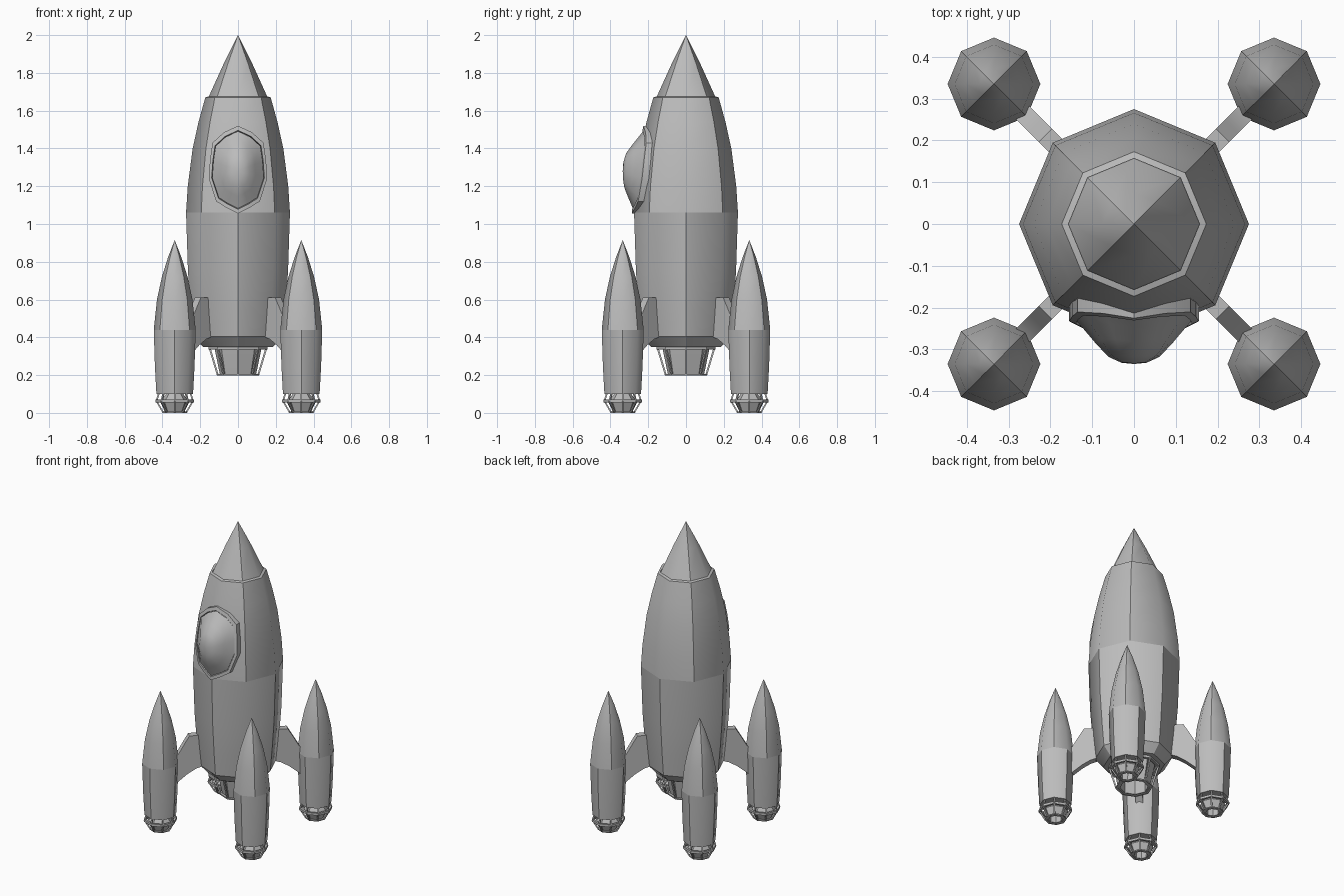
import bpy, bmesh, math
from mathutils import Vector

if "Cube" in bpy.data.objects:
    bpy.data.objects.remove(bpy.data.objects["Cube"])

SIDES = 8
R = 0.335  # booster offset in x and y
grey = bpy.data.materials.new("mid_grey")
grey.diffuse_color = (0.5, 0.5, 0.5, 1)
grey.use_nodes = True
grey.node_tree.nodes["Principled BSDF"].inputs["Base Color"].default_value = grey.diffuse_color


def finish(name, bm, angle=30):
    bmesh.ops.remove_doubles(bm, verts=bm.verts, dist=1e-5)
    bmesh.ops.recalc_face_normals(bm, faces=bm.faces)
    me = bpy.data.meshes.new(name)
    bm.to_mesh(me)
    bm.free()
    me.polygons.foreach_set("use_smooth", [True] * len(me.polygons))
    me.set_sharp_from_angle(angle=math.radians(angle))
    me.materials.append(grey)
    ob = bpy.data.objects.new(name, me)
    bpy.context.collection.objects.link(ob)
    return ob


def loft(bm, rings, closed=False):
    loops = [[bm.verts.new(p) for p in ring] for ring in rings]
    pairs = list(zip(loops, loops[1:]))
    if closed:
        pairs.append((loops[-1], loops[0]))
    for a, b in pairs:
        n = len(a)
        for i in range(n):
            bm.faces.new((a[i], a[(i + 1) % n], b[(i + 1) % n], b[i]))
    return loops


def lathe(name, profile, cx=0, cy=0, closed=False, soft=None):
    """Eight-sided solid from (radius, z) points; soft 0 or 1 smooths every other upright edge."""
    bm = bmesh.new()
    rings = [[(cx + r * math.cos(k * math.tau / SIDES), cy + r * math.sin(k * math.tau / SIDES), z)
              for k in range(SIDES)] for r, z in profile]
    loft(bm, rings, closed)
    bmesh.ops.remove_doubles(bm, verts=bm.verts, dist=1e-5)
    bmesh.ops.dissolve_degenerate(bm, edges=bm.edges, dist=1e-6)
    me = finish(name, bm).data
    if soft is not None:
        for e in me.edges:
            p, q = (me.vertices[v].co for v in e.vertices)
            low = p if p.z < q.z else q
            k = round(math.atan2(low.y - cy, low.x - cx) / math.tau * SIDES)
            if abs(p.z - q.z) > 0.05 and k % 2 == soft:
                e.use_edge_sharp = False


def engine(name, cx, cy, top, bottom, root, collar, bell, ring, t):
    """Hollow bell, collar and exit ring, held by eight struts."""
    cr, c_hi, c_lo = collar
    for part, r, hi, lo in (("collar", cr, c_hi, c_lo), ("exit_ring", ring, bottom + 0.8 * t, bottom)):
        lathe(f"{name}_{part}", [(r, hi), (r, lo), (r - 1.6 * t, lo), (r - 1.6 * t, hi)], cx, cy, True)
    lip, lip_z = bell[-1]
    deep = top - 0.35 * (top - bottom)
    lathe(name + "_bell", bell + [(lip - t, lip_z), (lip * 0.9, deep), (0, deep)], cx, cy)
    bm = bmesh.new()
    for k in range(SIDES):
        a = k * math.tau / SIDES
        out, side = Vector((math.cos(a), math.sin(a), 0)), Vector((-math.sin(a), math.cos(a), 0))
        ends = []
        for r, z in ((root, top), (cr - t / 2, (c_hi + c_lo) / 2), (ring - t / 2, bottom + t * 0.3)):
            c = Vector((cx, cy, z)) + out * r
            ends.append([c + out * u * t / 2 + side * v * t / 2
                         for u, v in ((-1, -1), (1, -1), (1, 1), (-1, 1))])
        loops = loft(bm, ends)
        bm.faces.new(loops[0])
        bm.faces.new(loops[-1])
    finish(name + "_struts", bm)


# main hull, nose and engine
UPPER = [(0.275, 1.06), (0.266, 1.2), (0.24, 1.4), (0.209, 1.54), (0.173, 1.67)]
lathe("lower_hull", [(0, 0.35), (0.185, 0.35), (0.236, 0.405), (0.25, 0.55), (0.265, 0.75), (0.275, 1.06)],
      soft=1)
lathe("upper_hull", UPPER + [(0.157, 1.675)], soft=0)
lathe("nose_cone", [(0.157, 1.67), (0.075, 1.85), (0, 2.0)], soft=0)
engine("main_engine", 0, 0, 0.35, 0.197, 0.14, (0.155, 0.352, 0.335),
       [(0.125, 0.35), (0.12, 0.32), (0.095, 0.2)], 0.112, 0.01)


# window that follows the hull surface
def hull_y(x, z):
    z = min(max(z, 1.06), 1.67)
    for (r0, z0), (r1, z1) in zip(UPPER, UPPER[1:]):
        if z <= z1:
            return -(r0 + (r1 - r0) * (z - z0) / (z1 - z0)) + abs(x) * 0.414


half = [(0, 1.52), (0.075, 1.485), (0.135, 1.43), (0.148, 1.34), (0.155, 1.24), (0.115, 1.12), (0.06, 1.085)]
outline = half + [(0, 1.055)] + [(-x, z) for x, z in half[:0:-1]]
CZ = 1.28


def window_ring(scale, lift):
    pts = []
    for x, z in outline:
        px, pz = x * scale, CZ + (z - CZ) * scale
        pts.append((px, hull_y(px, pz) - lift(abs(x) / 0.155), pz))
    return pts


def dome_ring(scale, depth):
    base = window_ring(0.88, lambda s: 0.008 + 0.022 * s)
    return [(x * scale, y + (-0.335 - y) * depth, CZ + (z - CZ) * scale) for x, y, z in base]


bm = bmesh.new()
loft(bm, [window_ring(1.0, lambda s: -0.01), window_ring(1.0, lambda s: 0.012 + 0.024 * s),
          window_ring(0.9, lambda s: 0.012 + 0.024 * s), window_ring(0.87, lambda s: -0.01)])
finish("window_frame", bm)
bm = bmesh.new()
loft(bm, [dome_ring(s, d) for s, d in
          ((1, 0), (0.88, 0.18), (0.68, 0.5), (0.45, 0.83), (0.22, 0.97), (0, 1))])
finish("window_dome", bm, 60)

# boosters, their engines and the fins holding them
FIN = [(0.2, 0.61), (0.3, 0.61), (0.33, 0.56), (0.37, 0.49), (0.42, 0.46),
       (0.42, 0.27), (0.365, 0.315), (0.31, 0.36), (0.26, 0.39), (0.2, 0.41)]
for k, (sx, sy) in enumerate(((1, -1), (1, 1), (-1, 1), (-1, -1)), 1):
    cx, cy = sx * R, sy * R
    lathe(f"booster_{k}", [(0, 0.1), (0.097, 0.1), (0.105, 0.25), (0.111, 0.44)], cx, cy, soft=1)
    lathe(f"booster_nose_{k}", [(0.111, 0.44), (0.094, 0.6), (0.068, 0.72), (0.035, 0.825), (0, 0.915)],
          cx, cy, soft=0)
    engine(f"booster_engine_{k}", cx, cy, 0.1, 0.0, 0.085, (0.101, 0.07, 0.055),
           [(0.045, 0.1), (0.07, 0.066), (0.075, 0.055), (0.05, 0.002)], 0.066, 0.009)
    out = Vector((sx, sy, 0)).normalized()
    side = Vector((-out.y, out.x, 0)) * 0.022
    bm = bmesh.new()
    for lp in loft(bm, [[out * r + side * s + Vector((0, 0, z)) for r, z in FIN] for s in (-1, 1)]):
        bm.faces.new(lp)
    finish(f"fin_{k}", bm)
